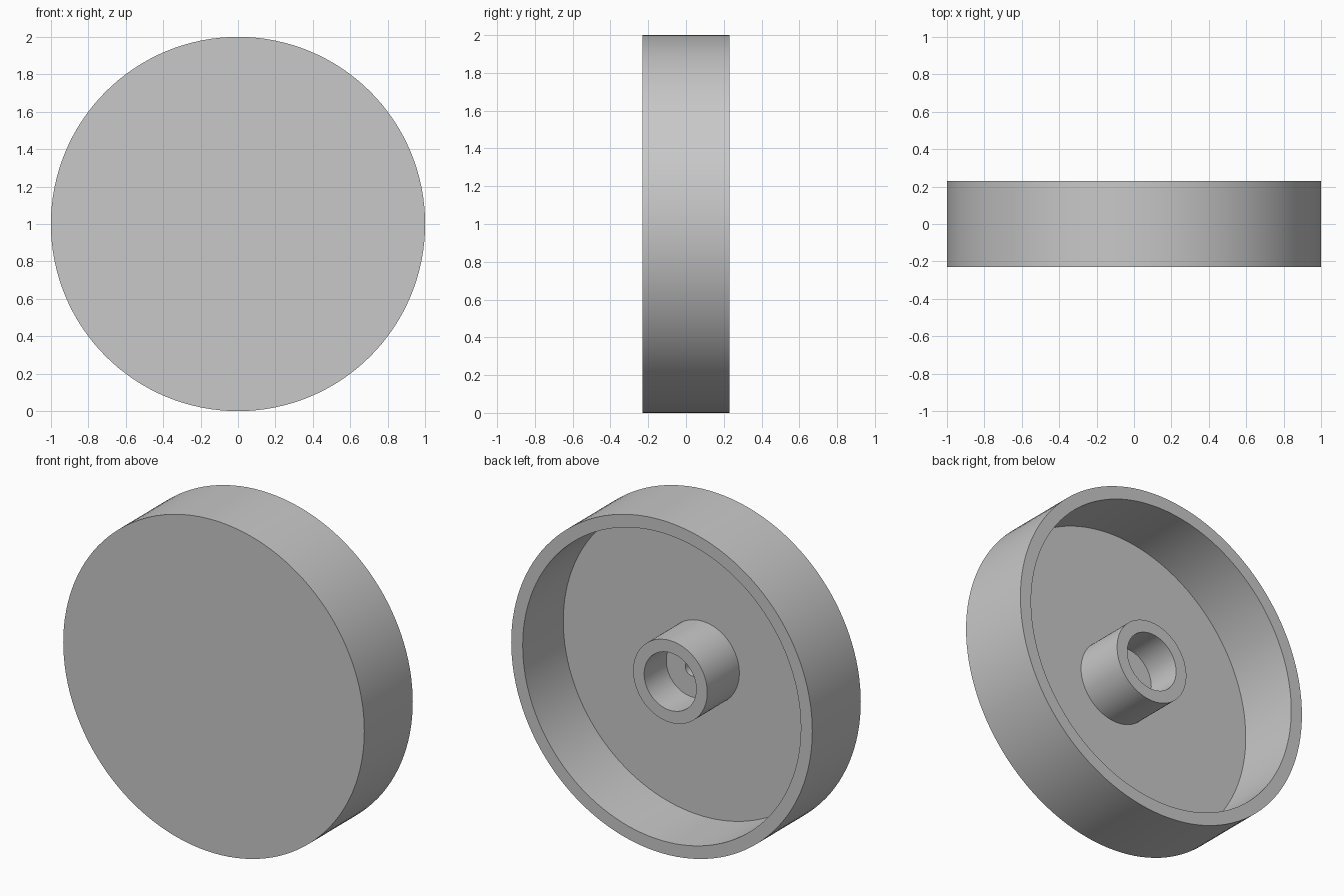
import bpy
import bmesh
import math
from mathutils import Vector

cube = bpy.data.objects.get("Cube")
if cube:
    bpy.data.objects.remove(cube, do_unlink=True)

SEGMENTS = 128
HALF_DEPTH = 0.23
FLOOR_Y = -0.155
HUB_END_Y = 0.15
BORE_FLOOR_Y = -0.06
PILOT_FLOOR_Y = -0.12
OUTER_R, RIM_R = 1.0, 0.924
HUB_R, BORE_R, PILOT_R = 0.246, 0.173, 0.047

grey = bpy.data.materials.new("plain_grey")
grey.use_nodes = True
colour = (0.58, 0.58, 0.58, 1)
grey.diffuse_color = colour
grey.node_tree.nodes["Principled BSDF"].inputs["Base Color"].default_value = colour


def lathe(name, profile, material):
    """Turn a (radius, y) profile around the y axis into a closed solid."""
    bm = bmesh.new()
    verts = [bm.verts.new((r, y, 0)) for r, y in profile]
    edges = [bm.edges.new(pair) for pair in zip(verts, verts[1:])]
    bmesh.ops.spin(bm, geom=verts + edges, cent=Vector(), axis=(0, 1, 0),
                   angle=math.tau, steps=SEGMENTS, use_merge=False)
    bmesh.ops.remove_doubles(bm, verts=bm.verts, dist=0.0001)
    bmesh.ops.recalc_face_normals(bm, faces=bm.faces)
    mesh = bpy.data.meshes.new(name)
    bm.to_mesh(mesh)
    bm.free()
    mesh.materials.append(material)
    obj = bpy.data.objects.new(name, mesh)
    bpy.context.collection.objects.link(obj)
    return obj


# Round cap: closed front, open back, central hub with a stepped blind bore
cap = lathe("round_cap_with_hub", [
    (0, -HALF_DEPTH), (OUTER_R, -HALF_DEPTH),         # front disc
    (OUTER_R, HALF_DEPTH), (RIM_R, HALF_DEPTH),       # outer wall and rim
    (RIM_R, FLOOR_Y), (HUB_R, FLOOR_Y),               # inner wall and floor
    (HUB_R, HUB_END_Y), (BORE_R, HUB_END_Y),          # hub
    (BORE_R, BORE_FLOOR_Y), (PILOT_R, BORE_FLOOR_Y),  # bore
    (PILOT_R, PILOT_FLOOR_Y), (0, PILOT_FLOOR_Y),     # small pilot hole
], grey)
cap.location.z = OUTER_R

bpy.ops.object.select_all(action="DESELECT")
cap.select_set(True)
bpy.context.view_layer.objects.active = cap
bpy.ops.object.shade_smooth_by_angle(angle=math.radians(30))
